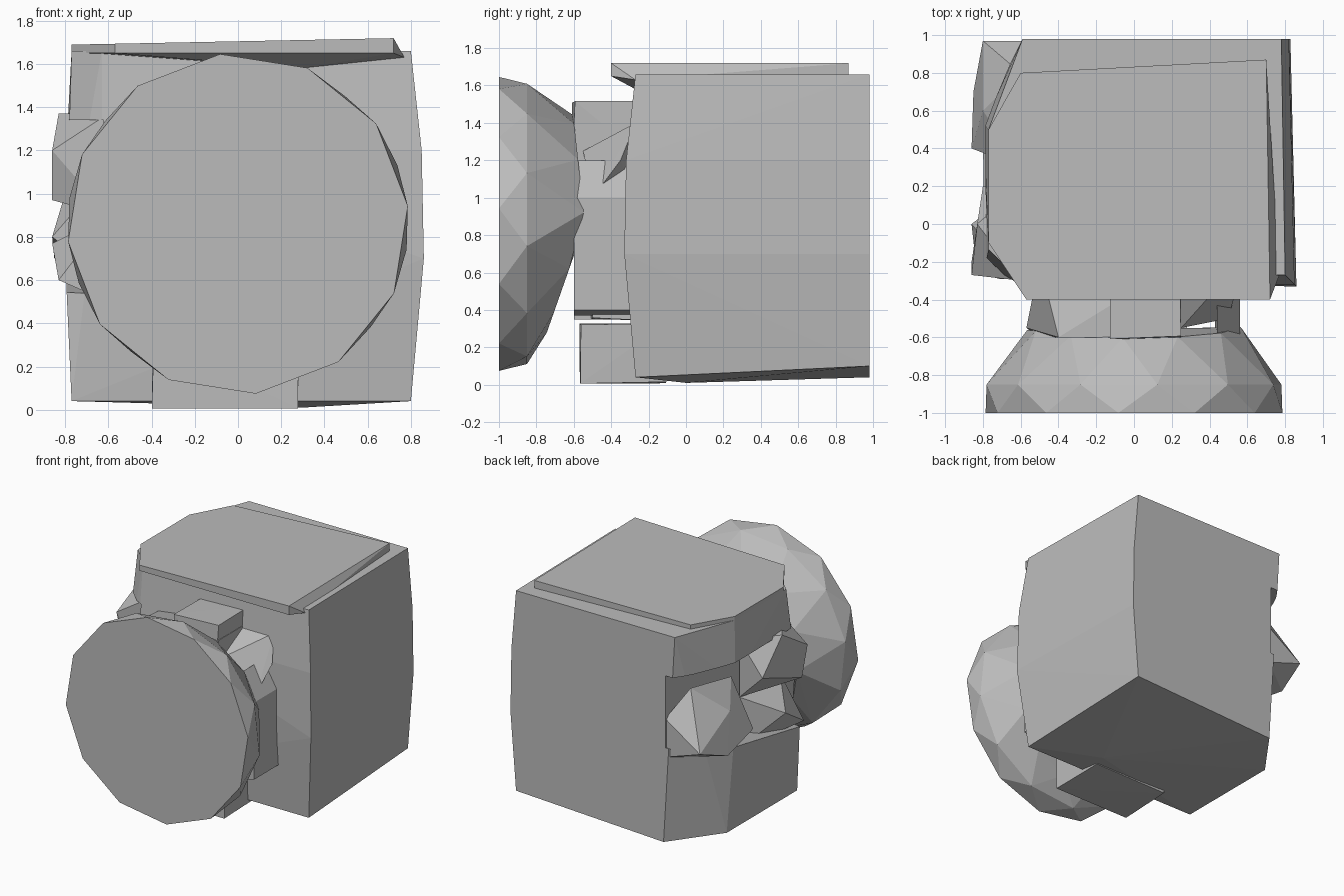
import bpy, bmesh, random
from itertools import product
from math import cos, sin, tau

random.seed(4)
if "Cube" in bpy.data.objects:
    bpy.data.objects.remove(bpy.data.objects["Cube"], do_unlink=True)

grey = bpy.data.materials.new("plain grey")
grey.use_nodes = True
grey.diffuse_color = (0.5, 0.5, 0.5, 1)
grey.node_tree.nodes["Principled BSDF"].inputs["Base Color"].default_value = grey.diffuse_color


def hull(name, points):
    """Faceted solid wrapped tightly around a few corner points."""
    bm = bmesh.new()
    for point in points:
        bm.verts.new(point)
    result = bmesh.ops.convex_hull(bm, input=bm.verts[:])
    loose = {v for v in result["geom_interior"] + result["geom_unused"]
             if isinstance(v, bmesh.types.BMVert)}
    bmesh.ops.delete(bm, geom=list(loose), context="VERTS")
    bmesh.ops.recalc_face_normals(bm, faces=bm.faces[:])
    mesh = bpy.data.meshes.new(name)
    bm.to_mesh(mesh)
    bm.free()
    mesh.materials.append(grey)
    obj = bpy.data.objects.new(name, mesh)
    bpy.context.collection.objects.link(obj)
    return obj


def block(name, x_range, y_range, z_range, rough=0.01):
    """Box between three ranges, with slightly uneven corners."""
    return hull(name, [[c + random.uniform(-rough, rough) for c in corner]
                       for corner in product(x_range, y_range, z_range)])


def cut(target, cutter):
    """Subtract a helper solid and throw the helper away."""
    modifier = target.modifiers.new("cut", "BOOLEAN")
    modifier.operation = "DIFFERENCE"
    modifier.solver = "EXACT"
    modifier.object = cutter
    bpy.context.view_layer.objects.active = target
    bpy.ops.object.modifier_apply(modifier=modifier.name)
    bpy.data.objects.remove(cutter, do_unlink=True)


# Main body: bulging box, chamfered along the right-hand rear and upper front corners
front, rear, left, right = -0.27, 0.98, 0.8, -0.77
corners = [(0.3, 0, 0.01)]
for z, bulge in [(0.04, 0), (0.7, 0.06), (1.2, 0.05), (1.66, 0)]:
    corners += [(left + bulge, front - bulge, z),
                (left + bulge * 0.8 - 0.02, rear, max(z, 0.1)),
                (right - bulge / 2, 0.6 - z * 0.06, z),
                (-0.49 - z * 0.06, rear, z)]
    if z < 1:
        corners.append((right - bulge / 2, front, z))
    else:
        corners += [(right, front / 2, z), (-0.63, front - bulge, z)]
body = hull("body", corners)

# Recess in the right-hand side, deeper toward the rear
cut(body, hull("recess_cutter", [(x, y, z) for y, depth, low in [(-0.5, -0.64, 0.5), (1.1, -0.5, 0.8)]
                                 for x in (-1, depth) for z in (low, 1.34)]))

# Lumps sitting in the recess
hull("recess_rear_lump", [(-0.8, 0.97, 0.8), (-0.5, 0.97, 0.7), (-0.5, 0.97, 1),
                          (-0.85, 0.7, 0.7), (-0.8, 0.6, 1), (-0.6, 0.8, 1.2),
                          (-0.86, 0.4, 0.8), (-0.6, 0.3, 0.6), (-0.6, 0.3, 1.1)])
hull("recess_front_tab", [(-0.83, 0, 1.37), (-0.86, front, 1.2), (-0.86, -0.2, 0.97),
                          (-0.8, 0.2, 1.1), (-0.6, -0.3, 1.37), (-0.6, -0.3, 0.9),
                          (-0.6, 0.2, 1.35), (-0.6, 0.2, 0.9)])
hull("recess_lower_lump", [(-0.86, 0, 0.77), (-0.83, front, 0.6)]
     + [(-0.6, y, z) for y in (-0.3, 0.2) for z in (0.5, 0.9)])

# Top cover with a front overhang
rim = [(-0.57, -0.4), (0.72, -0.4), (0.7, 0.87), (-0.6, 0.8), (right, 0.5), (right, -0.1)]
hull("top_cover", [(x, y, z) for x, y in rim for z in (1.65, 1.705 + x * 0.02)]
     + [(0.3, front, 1.58), (left - 0.03, front, 1.63)])

# Neck joining the front drum to the body, tapering toward the body's right
hull("neck", [(-0.57, -0.55, 1), (-0.4, -0.6, 1.4), (-0.5, -0.2, 1.3), (-0.5, -0.6, 0.5), (-0.4, -0.2, 0.4)]
     + [(0.25, y, z) for y in (-0.6, -0.2) for z in (0.35, 1.4)]
     + [(-0.35, y, 0.35) for y in (-0.6, -0.2)])
block("neck_top_block", (-0.12, 0.24), (-0.6, -0.2), (1.2, 1.51))
block("neck_web", (0.2, 0.45), (-0.5, -0.2), (0.35, 1))
hull("neck_rail", [(x, y, z) for y in (-0.6, -0.2)
                   for x, z in [(0.43, 0.37), (0.56, 0.4), (0.56, 1), (0.44, 1.2)]])
hull("neck_wedge", [(0.25, -0.55, 1.25), (0.54, -0.35, 1.2), (0.5, front, 1.4), (0.5, -0.5, 1)]
     + [(0.25, front, z) for z in (1, 1.4)])

# Foot under the neck
block("foot", (-0.39, 0.28), (-0.57, -0.1), (0.01, 0.33))

# Front drum: flat twelve-sided disc whose back is narrower and leans with height
sides, radius, height = 12, 0.79, 0.86
drum = []
for i in range(sides):
    angle = tau * (i + 0.2) / sides
    middle = angle + tau / sides / 2
    x, z = radius * cos(angle), radius * sin(angle)
    lean = 0.26 * min(z, 0) - 0.08 * max(z, 0)
    drum += [(x, -1, height + z),
             (radius * cos(middle), -0.85, height + radius * sin(middle) * 0.96),
             (x * 0.72, lean - 0.54, height + z * 0.74)]
hull("front_drum", drum)
